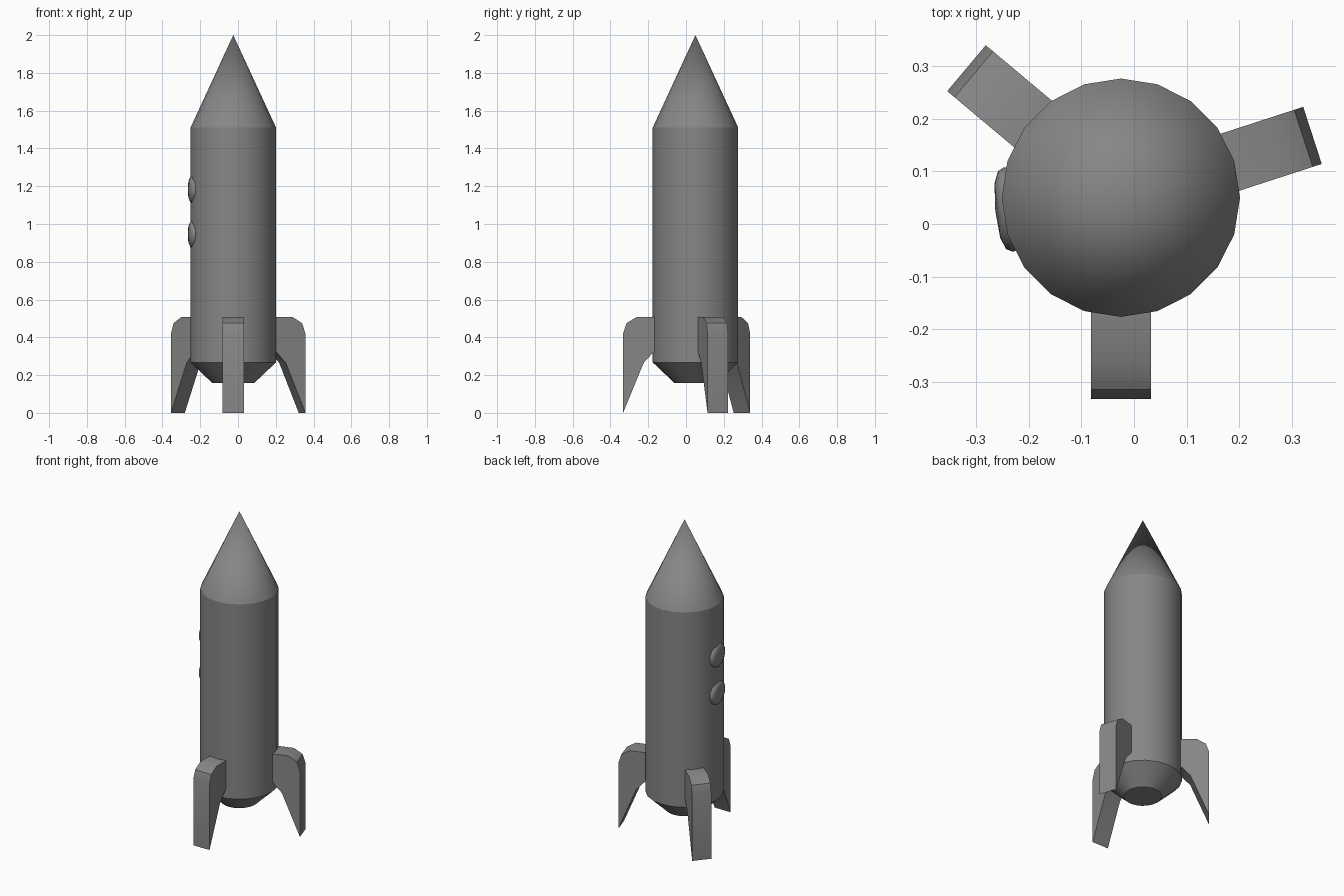
import bpy, bmesh
from math import radians, cos, sin, pi
from mathutils import Matrix

if "Cube" in bpy.data.objects:
    bpy.data.objects.remove(bpy.data.objects["Cube"])

AXIS = (-0.025, 0.05)   # rocket centre line
SIDES = 20
R = 0.2265

dark = bpy.data.materials.new("dark_grey")
dark.diffuse_color = (0.24, 0.24, 0.24, 1)
dark.use_nodes = True
dark.node_tree.nodes["Principled BSDF"].inputs["Base Color"].default_value = dark.diffuse_color


def finish(name, bm, smooth=30):
    bmesh.ops.recalc_face_normals(bm, faces=bm.faces)
    mesh = bpy.data.meshes.new(name)
    bm.to_mesh(mesh)
    bm.free()
    mesh.materials.append(dark)
    obj = bpy.data.objects.new(name, mesh)
    bpy.context.collection.objects.link(obj)
    obj.location = (AXIS[0], AXIS[1], 0)
    bpy.ops.object.select_all(action='DESELECT')
    obj.select_set(True)
    bpy.context.view_layer.objects.active = obj
    bpy.ops.object.shade_smooth_by_angle(angle=radians(smooth))
    return obj


def lathe(name, profile, matrix=Matrix(), cap=True, smooth=30):
    """Turn an (r, z) profile around z; r = 0 makes a point."""
    bm = bmesh.new()
    rings = []
    for r, z in profile:
        count = SIDES if r else 1
        rings.append([bm.verts.new((r * cos(2 * pi * i / SIDES), r * sin(2 * pi * i / SIDES), z))
                      for i in range(count)])
    for low, high in zip(rings, rings[1:]):
        for i in range(SIDES):
            j = (i + 1) % SIDES
            if len(high) == 1:
                bm.faces.new((low[i], low[j], high[0]))
            else:
                bm.faces.new((low[i], low[j], high[j], high[i]))
    if cap:
        bm.faces.new(rings[0][::-1])
    bm.transform(matrix)
    return finish(name, bm, smooth)


# Body with tapered tail, and pointed nose; the 22 degree limit keeps the nose seam crisp
lathe("rocket_body", [(0.11, 0.157), (R, 0.268), (R, 1.51), (0, 2.0)], smooth=22)

# Landing fins: side profile (radial distance, z) extruded to a slab
FIN = [(0.383, 0), (0.383, 0.42), (0.365, 0.475), (0.312, 0.507),
       (0.19, 0.507), (0.19, 0.35), (0.226, 0.317), (0.274, 0.265)]


def fin(name, angle, width=0.114):
    bm = bmesh.new()
    face = bm.faces.new([bm.verts.new((r, -width / 2, z)) for r, z in FIN])
    ext = bmesh.ops.extrude_face_region(bm, geom=[face])
    verts = [v for v in ext["geom"] if isinstance(v, bmesh.types.BMVert)]
    bmesh.ops.translate(bm, vec=(0, width, 0), verts=verts)
    obj = finish(name, bm, 35)
    obj.rotation_euler.z = radians(angle)


for name, angle in (("front_fin", 270), ("right_fin", 18), ("left_fin", 140)):
    fin(name, angle)

# Portholes: rounded discs set into the left side
PORTHOLE = [(0.074, 0.203), (0.077, 0.215), (0.071, 0.227), (0.05, 0.236), (0, 0.24)]
for name, z in (("upper_porthole", 1.183), ("lower_porthole", 0.945)):
    lathe(name, PORTHOLE, Matrix.Rotation(radians(186), 4, 'Z')
          @ Matrix.Translation((0, 0, z))
          @ Matrix.Diagonal((1, 1.05, 0.97, 1))
          @ Matrix.Rotation(radians(90), 4, 'Y'), smooth=60)
